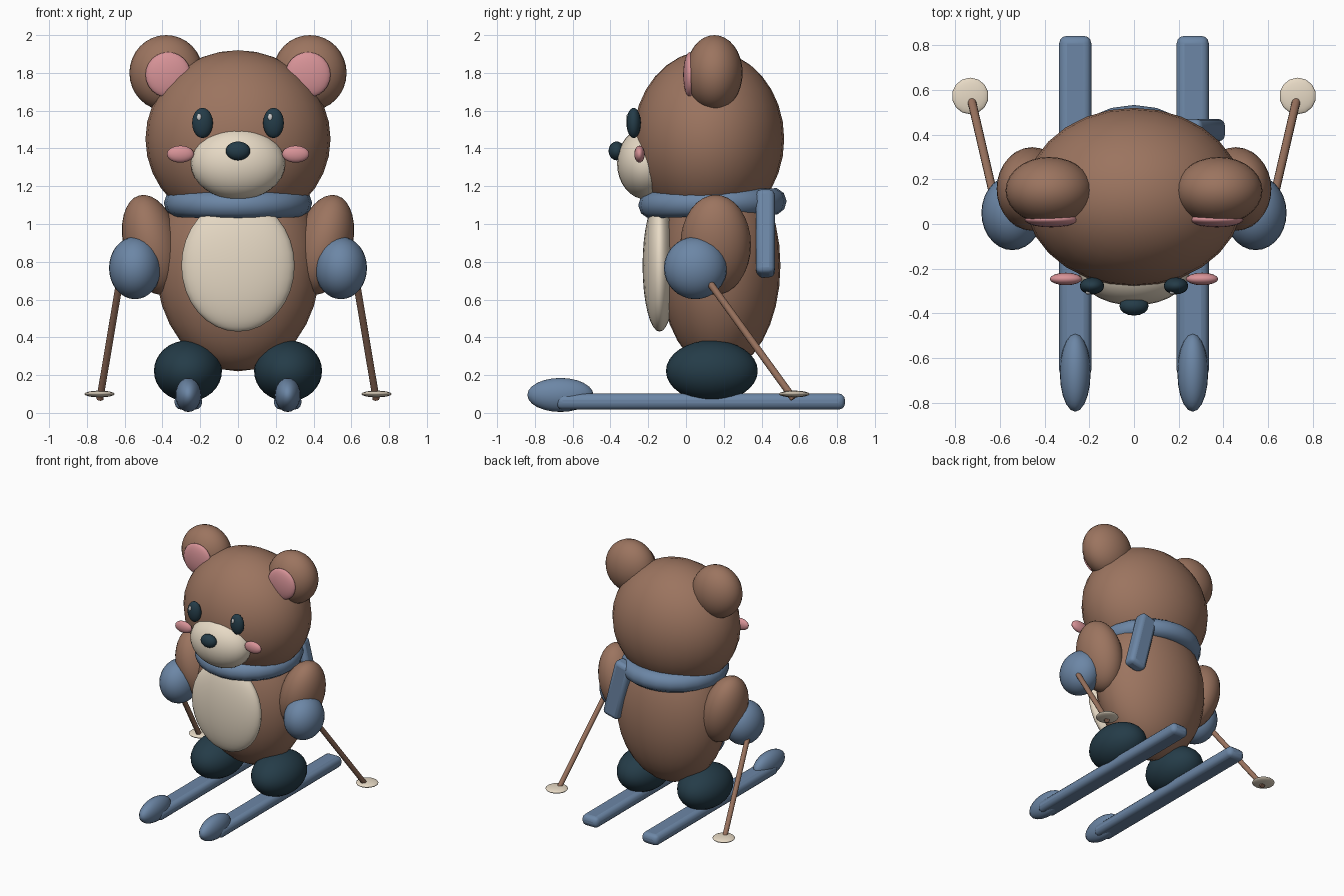
import bpy
from mathutils import Vector

if "Cube" in bpy.data.objects:
    bpy.data.objects.remove(bpy.data.objects["Cube"])


def material(name, rgb):
    m = bpy.data.materials.new(name)
    m.diffuse_color = (*rgb, 1)
    m.use_nodes = True
    m.node_tree.nodes["Principled BSDF"].inputs["Base Color"].default_value = m.diffuse_color
    return m


BROWN = material("brown_fur", (0.33, 0.175, 0.115))
CREAM = material("cream", (0.80, 0.70, 0.56))
PINK = material("pink", (0.68, 0.29, 0.31))
BLUE = material("blue", (0.15, 0.24, 0.38))
DARK = material("dark", (0.018, 0.045, 0.065))
WHITE = material("white", (0.95, 0.95, 0.95))


def finish(name, mat, angle=3.14):
    o = bpy.context.object
    o.name = name
    o.data.materials.append(mat)
    bpy.ops.object.shade_smooth_by_angle(angle=angle)
    return o


def ball(name, mat, loc, radii, tilt=0, seg=28, rings=16):
    bpy.ops.mesh.primitive_uv_sphere_add(segments=seg, ring_count=rings, radius=1,
                                         location=loc, rotation=(0, tilt, 0))
    bpy.context.object.scale = radii
    return finish(name, mat)


def rounded_box(name, mat, loc, size, bevel, tilt=0):
    bpy.ops.mesh.primitive_cube_add(size=1, location=loc)
    o = bpy.context.object
    o.scale = size
    bpy.ops.object.transform_apply(location=False, rotation=False, scale=True)
    o.rotation_euler = (0, tilt, 0)
    b = o.modifiers.new("round", "BEVEL")
    b.width, b.segments = bevel, 3
    return finish(name, mat, 0.6)


def rod(name, mat, a, b, radius):
    a, b = Vector(a), Vector(b)
    d = b - a
    bpy.ops.mesh.primitive_cylinder_add(vertices=12, radius=radius, depth=d.length,
                                        location=(a + b) / 2,
                                        rotation=d.to_track_quat('Z', 'Y').to_euler())
    return finish(name, mat, 0.7)


# Body, head and face
ball("body", BROWN, (0, 0.18, 0.78), (0.435, 0.32, 0.56))
ball("belly_patch", CREAM, (0, -0.14, 0.78), (0.30, 0.09, 0.35))
ball("head", BROWN, (0, 0.12, 1.45), (0.49, 0.40, 0.47))
ball("muzzle", CREAM, (0, -0.21, 1.32), (0.25, 0.155, 0.19))
ball("nose", DARK, (0, -0.367, 1.387), (0.065, 0.043, 0.05), seg=16, rings=10)

# Scarf ring, slightly raised at the back, with a hanging tail
bpy.ops.mesh.primitive_torus_add(major_radius=0.32, minor_radius=0.073,
                                 major_segments=24, minor_segments=10,
                                 location=(0, 0.14, 1.11), rotation=(0.03, 0, 0))
finish("scarf_ring", BLUE)
rounded_box("scarf_tail", BLUE, (0.29, 0.42, 0.95), (0.14, 0.10, 0.46), 0.03, -0.25)

# Mirrored pairs
for side, s in (("left", -1), ("right", 1)):
    # Ears
    ball(f"ear_{side}", BROWN, (s * 0.38, 0.15, 1.80), (0.195, 0.15, 0.20))
    ball(f"inner_ear_{side}", PINK, (s * 0.37, 0.02, 1.79), (0.12, 0.035, 0.12), seg=20, rings=12)
    # Eyes, glints (both offset to the same side) and cheeks
    ball(f"eye_{side}", DARK, (s * 0.188, -0.277, 1.535), (0.055, 0.038, 0.08), seg=16, rings=12)
    ball(f"eye_glint_{side}", WHITE, (s * 0.188 - 0.017, -0.306, 1.565), (0.013, 0.01, 0.019),
         seg=12, rings=8)
    ball(f"cheek_{side}", PINK, (s * 0.305, -0.246, 1.37), (0.072, 0.028, 0.045), seg=16, rings=10)
    # Arms and mittens
    ball(f"arm_{side}", BROWN, (s * 0.455, 0.157, 0.89), (0.15, 0.187, 0.27), s * 0.25)
    ball(f"mitten_{side}", BLUE, (s * 0.545, 0.05, 0.767), (0.138, 0.167, 0.165))
    # Ski poles with baskets
    rod(f"ski_pole_{side}", BROWN, (s * 0.615, 0.07, 0.765), (s * 0.731, 0.57, 0.075), 0.019)
    ball(f"pole_basket_{side}", CREAM, (s * 0.733, 0.573, 0.10), (0.082, 0.082, 0.018),
         seg=14, rings=8)
    # Boots
    ball(f"boot_{side}", DARK, (s * 0.265, 0.137, 0.222), (0.18, 0.243, 0.162))
    # Skis with upturned tips
    rounded_box(f"ski_{side}", BLUE, (s * 0.263, 0.077, 0.06), (0.144, 1.53, 0.085), 0.034)
    ball(f"ski_tip_{side}", BLUE, (s * 0.263, -0.665, 0.095), (0.069, 0.175, 0.09), seg=20, rings=12)
